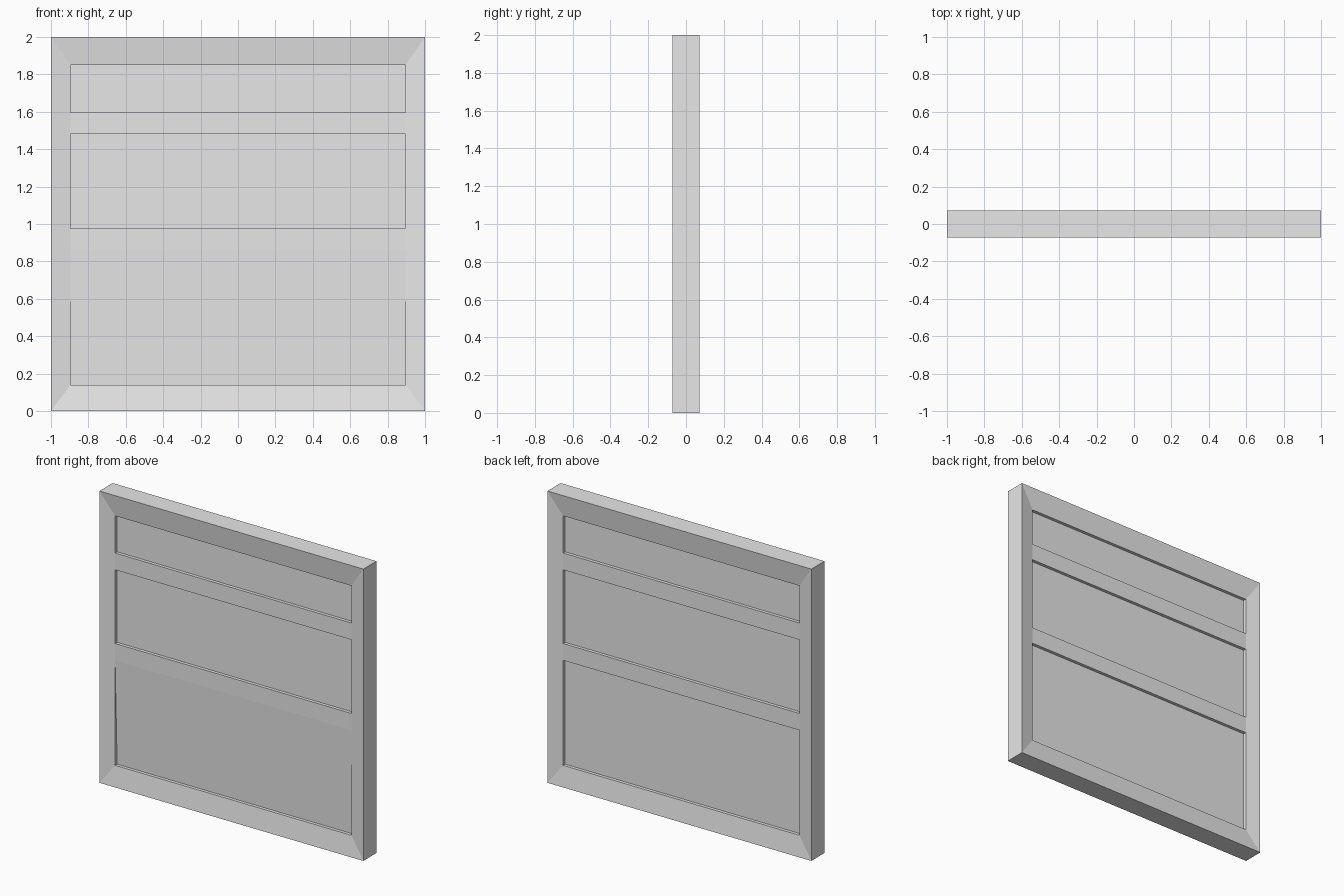
import bpy
import bmesh

cube = bpy.data.objects.get("Cube")
if cube:
    bpy.data.objects.remove(cube, do_unlink=True)

grey = bpy.data.materials.new("plain grey")
grey.use_nodes = True
grey.diffuse_color = (0.8, 0.8, 0.8, 1)
grey.node_tree.nodes["Principled BSDF"].inputs["Base Color"].default_value = (0.8, 0.8, 0.8, 1)

HALF = 0.071          # half thickness at the outer rim
RAIL = HALF - 0.02    # half thickness at the rails
STEP = 0.022          # depth of the panel wells
INNER = 0.896         # inner half width of the border
BANDS = [0.14, 0.86, 0.975, 1.48, 1.595, 1.85]  # panel, rail, panel, rail, panel

bm = bmesh.new()


def add_side(side):
    """Mitred border, rails and sunken panels on one side; returns the rim."""
    rim = [bm.verts.new((x, side * HALF, z)) for x, z in ((-1, 0), (1, 0), (1, 2), (-1, 2))]
    left = [bm.verts.new((-INNER, side * RAIL, z)) for z in BANDS]
    right = [bm.verts.new((INNER, side * RAIL, z)) for z in BANDS]

    # Sloping border faces
    bm.faces.new([rim[0], rim[1], right[0], left[0]])
    bm.faces.new([rim[1], rim[2]] + right[::-1])
    bm.faces.new([rim[2], rim[3], left[-1], right[-1]])
    bm.faces.new([rim[3], rim[0]] + left)

    # Rails alternate with panels
    strips = [bm.faces.new([left[i], right[i], right[i + 1], left[i + 1]])
              for i in range(len(BANDS) - 1)]
    panels = strips[::2]
    bm.normal_update()
    bmesh.ops.inset_individual(bm, faces=panels, thickness=0, depth=0)
    for panel in panels:
        top = max(v.co.z for v in panel.verts)
        for v in panel.verts:
            # The lowest front panel leans out flush at its top edge
            flush = side < 0 and panel is panels[0] and v.co.z > top - 0.01
            if not flush:
                v.co.y -= side * STEP
    return rim


front = add_side(-1)
back = add_side(1)

# Outer edge of the slab
for i in range(4):
    j = (i + 1) % 4
    bm.faces.new([front[i], front[j], back[j], back[i]])

bmesh.ops.remove_doubles(bm, verts=bm.verts, dist=0.0001)
bmesh.ops.recalc_face_normals(bm, faces=bm.faces)

mesh = bpy.data.meshes.new("panelled_slab")
bm.to_mesh(mesh)
bm.free()
mesh.materials.append(grey)
slab = bpy.data.objects.new("panelled_slab", mesh)
bpy.context.collection.objects.link(slab)
